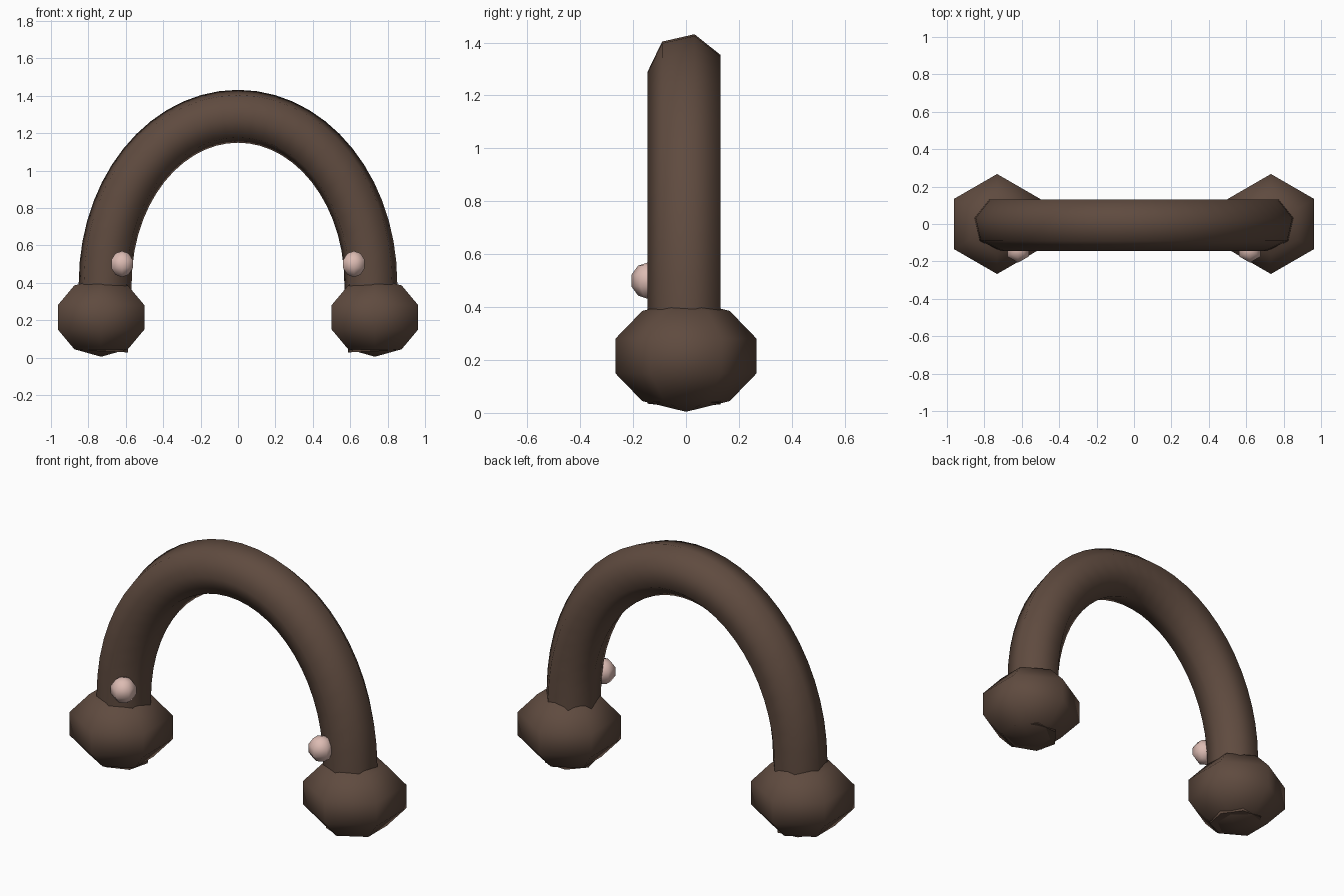
import bpy, bmesh
from math import sin, cos, pi
from mathutils import Vector, Matrix

cube = bpy.data.objects.get("Cube")
if cube:
    bpy.data.objects.remove(cube, do_unlink=True)


def make_material(name, rgb):
    mat = bpy.data.materials.new(name)
    mat.use_nodes = True
    mat.diffuse_color = (*rgb, 1)
    bsdf = next(n for n in mat.node_tree.nodes if n.type == "BSDF_PRINCIPLED")
    bsdf.inputs["Base Color"].default_value = (*rgb, 1)
    return mat


brown = make_material("dark brown", (0.115, 0.07, 0.05))
pink = make_material("pale pink", (0.72, 0.50, 0.45))


def finish(name, bm, mat):
    bmesh.ops.recalc_face_normals(bm, faces=bm.faces)
    for face in bm.faces:
        face.smooth = len(face.verts) < 5
    mesh = bpy.data.meshes.new(name)
    bm.to_mesh(mesh)
    bm.free()
    mesh.materials.append(mat)
    obj = bpy.data.objects.new(name, mesh)
    bpy.context.collection.objects.link(obj)
    return obj


def low_sphere(name, centre, radius, squash, mat):
    bm = bmesh.new()
    place = Matrix.Translation(centre) @ Matrix.Diagonal((1, 1, squash, 1))
    bmesh.ops.create_uvsphere(bm, u_segments=6, v_segments=5, radius=radius, matrix=place)
    finish(name, bm, mat)


# Arched tube: half ellipse standing on short, slightly splayed legs
STEPS, SIDES, RADIUS = 28, 7, 0.145
path = [Vector((0.71 * cos(pi * i / STEPS), 0, 0.4 + 0.89 * sin(pi * i / STEPS)))
        for i in range(STEPS + 1)]
path = [Vector((0.73, 0, 0.035))] + path + [Vector((-0.73, 0, 0.035))]

bm = bmesh.new()
rings = []
for i, point in enumerate(path):
    tangent = (path[min(i + 1, len(path) - 1)] - path[max(i - 1, 0)]).normalized()
    outward = Vector((tangent.z, 0, -tangent.x))
    rings.append([bm.verts.new(point + RADIUS * (outward * sin(a) - Vector((0, cos(a), 0))))
                  for a in (2 * pi * k / SIDES for k in range(SIDES))])
for lower, upper in zip(rings, rings[1:]):
    for k in range(SIDES):
        n = (k + 1) % SIDES
        bm.faces.new((lower[k], lower[n], upper[n], upper[k]))
bm.faces.new(rings[0])
bm.faces.new(rings[-1])
finish("arched_tube", bm, brown)

# Feet and front studs, one on each side
for side, sign in (("left", 1), ("right", -1)):
    low_sphere(side + "_foot", (0.732 * sign, 0, 0.215), 0.281, 0.75, brown)
    low_sphere(side + "_stud", (0.62 * sign, -0.14, 0.5), 0.07, 1, pink)
